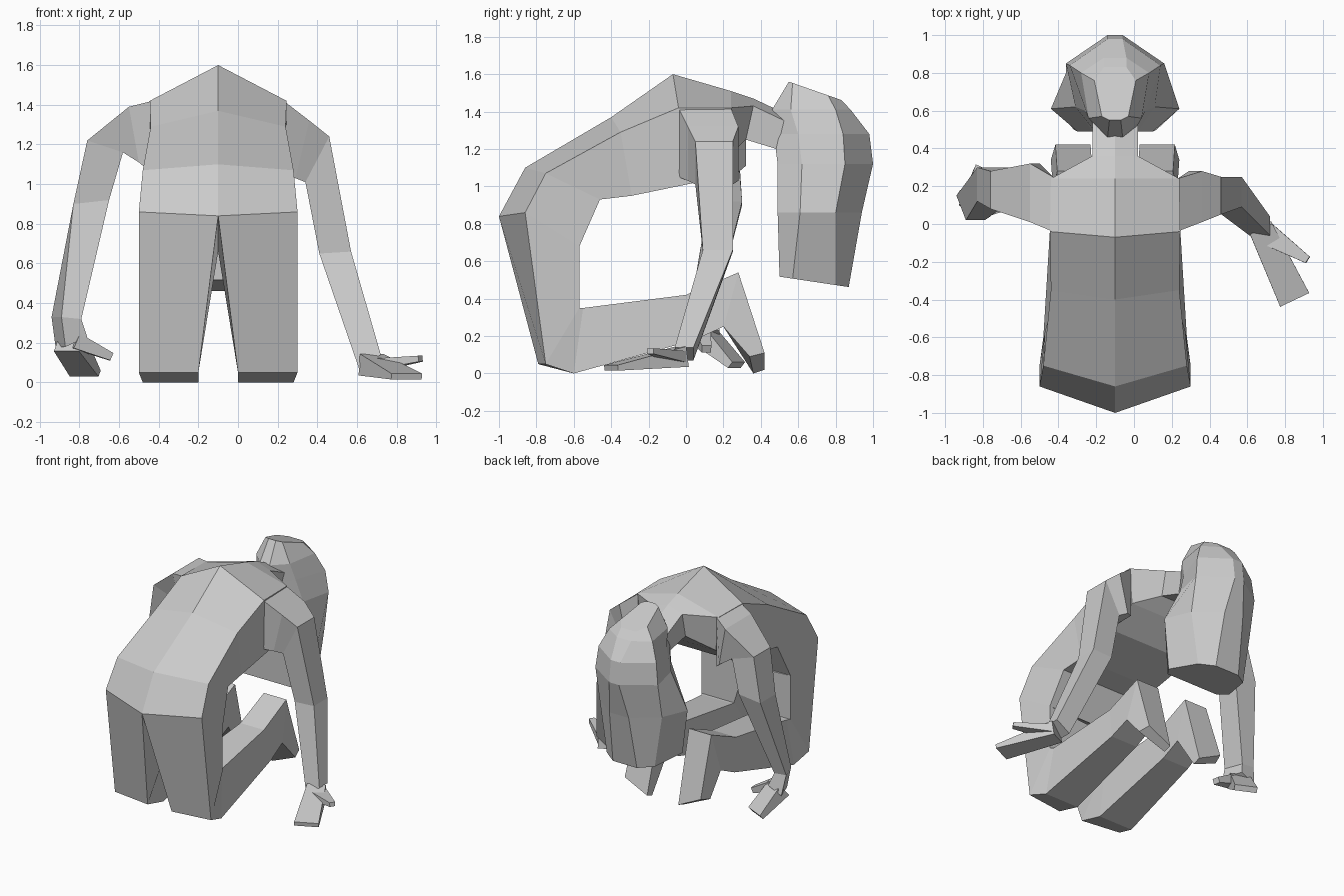
import bpy
import bmesh
from mathutils import Vector

MIDLINE = -0.1  # x of the body's plane of symmetry

if "Cube" in bpy.data.objects:
    bpy.data.objects.remove(bpy.data.objects["Cube"])

clay = bpy.data.materials.new("plain grey")
clay.use_nodes = True
grey = (0.6, 0.6, 0.6, 1)
clay.diffuse_color = grey
clay.node_tree.nodes["Principled BSDF"].inputs["Base Color"].default_value = grey


def loft(name, rings):
    """Skin a list of equal-length point rings and cap both ends."""
    bm = bmesh.new()
    loops = [[bm.verts.new(point) for point in ring] for ring in rings]
    for lower, upper in zip(loops, loops[1:]):
        count = len(lower)
        for i in range(count):
            j = (i + 1) % count
            bm.faces.new((lower[i], lower[j], upper[j], upper[i]))
    bm.faces.new(loops[0])
    bm.faces.new(loops[-1])
    bmesh.ops.recalc_face_normals(bm, faces=bm.faces)
    mesh = bpy.data.meshes.new(name)
    bm.to_mesh(mesh)
    bm.free()
    mesh.materials.append(clay)
    part = bpy.data.objects.new(name, mesh)
    bpy.context.collection.objects.link(part)
    return part


def torso_ring(front_y, front_z, side_y, side_z, side_w, back_y, back_z, back_w):
    """Five-sided section: ridge in front, two flanks, flat back."""
    return [(MIDLINE, front_y, front_z),
            (MIDLINE + side_w, side_y, side_z),
            (MIDLINE + back_w, back_y, back_z),
            (MIDLINE - back_w, back_y, back_z),
            (MIDLINE - side_w, side_y, side_z)]


def leg_ring(sign, front_y, front_z, back_y, back_z, inner, outer, skew=0, drop=0):
    """Four-sided section; skew and drop push the inner side forward and down."""
    a, b = MIDLINE + sign * inner, MIDLINE + sign * outer
    c = MIDLINE + sign * outer * 0.93
    return [(a, front_y - skew, front_z - drop), (b, front_y, front_z),
            (c, back_y, back_z), (a, back_y, back_z - drop)]


def arm_ring(outer_x, outer_z, inner_x, inner_z, near_y, far_y, slant=0):
    """Four-sided section; slant shifts the near side along x."""
    return [(outer_x + slant, near_y, outer_z), (outer_x, far_y, outer_z),
            (inner_x, far_y, inner_z), (inner_x + slant, near_y, inner_z)]


def head_ring(height, tilt, half):
    """Mirrored section from (y, half width) pairs, sloping towards the back."""
    def place(sign, y, w):
        return (MIDLINE + sign * w, y, height + tilt * (y - 0.55))
    return ([place(1, y, w) for y, w in half]
            + [place(-1, y, w) for y, w in reversed(half)])


def finger_block(name, start, end, widths, depths):
    """Tapered block running from start to end."""
    start, end = Vector(start), Vector(end)
    turn = (end - start).to_track_quat("Y", "Z")
    rings = []
    for centre, w, d in zip((start, end), widths, depths):
        corners = ((-w, -d), (w, -d), (w, d), (-w, d))
        rings.append([centre + turn @ Vector((x / 2, 0, z / 2)) for x, z in corners])
    return loft(name, rings)


# Arched torso from pelvis over the chest to the neck
loft("torso", [torso_ring(*section) for section in (
    (-1.0, 0.84, -0.86, 0.86, 0.4, -0.57, 0.68, 0.372),
    (-0.86, 1.1, -0.75, 1.07, 0.38, -0.46, 0.93, 0.34),
    (-0.4, 1.37, -0.35, 1.29, 0.34, -0.29, 0.95, 0.33),
    (-0.07, 1.6, -0.04, 1.42, 0.345, 0.05, 1.02, 0.34),
    (0.24, 1.51, 0.24, 1.42, 0.34, 0.23, 1.16, 0.31),
    (0.36, 1.47, 0.36, 1.43, 0.12, 0.32, 1.25, 0.12),
    (0.55, 1.38, 0.55, 1.34, 0.12, 0.55, 1.18, 0.1),
)])

# Kneeling legs, with shins and feet stretched behind
for side, sign in (("left", 1), ("right", -1)):
    loft(side + "_leg", [leg_ring(sign, *section) for section in (
        (-0.86, 0.86, -0.57, 0.68, 0, 0.4, 0.14, 0.02),
        (-0.75, 0.05, -0.57, 0.35, 0.1, 0.4, 0.04),
        (-0.6, 0, -0.55, 0.35, 0.1, 0.38),
        (0.05, 0.18, 0.0, 0.42, 0.12, 0.34),
        (0.2, 0.25, 0.28, 0.54, 0.12, 0.33),
        (0.34, 0.09, 0.42, 0.11, 0.13, 0.34, -0.02, 0.09),
    )])

# Arms reaching to the ground, posed differently
loft("left_arm", [arm_ring(*section) for section in (
    (0.23, 1.42, 0.23, 1.05, -0.04, 0.24),
    (0.36, 1.32, 0.29, 1.03, 0.01, 0.28),
    (0.46, 1.24, 0.34, 1.01, 0.05, 0.25),
    (0.57, 0.66, 0.41, 0.65, 0.09, 0.25),
    (0.72, 0.14, 0.61, 0.07, -0.06, 0.04),
)])
loft("right_arm", [arm_ring(*section) for section in (
    (-0.43, 1.42, -0.43, 1.05, -0.04, 0.25),
    (-0.55, 1.39, -0.5, 1.11, 0.01, 0.32),
    (-0.76, 1.22, -0.58, 1.16, 0.08, 0.28),
    (-0.83, 0.9, -0.65, 0.92, 0.12, 0.3),
    (-0.94, 0.33, -0.84, 0.32, 0.02, 0.15, 0.05),
    (-0.92, 0.18, -0.81, 0.23, 0.04, 0.18, 0.05),
)])

# Hands and thumbs
finger_block("left_hand", (0.67, -0.02, 0.09), (0.85, -0.4, 0.03), (0.13, 0.17), (0.11, 0.03))
finger_block("left_thumb", (0.7, -0.05, 0.09), (0.92, -0.19, 0.12), (0.12, 0.04), (0.06, 0.03))
finger_block("right_hand", (-0.85, 0.1, 0.2), (-0.77, 0.27, 0.045), (0.14, 0.16), (0.11, 0.04))
finger_block("right_thumb", (-0.82, 0.08, 0.21), (-0.64, 0.11, 0.13), (0.1, 0.05), (0.08, 0.04))

# Head thrown back, with the hair hanging down
loft("head_and_hair", [
    head_ring(0.51, -0.15, ((0.5, 0.22), (0.57, 0.27), (0.8, 0.2), (0.87, 0.1))),
    head_ring(0.86, 0, ((0.49, 0.2), (0.61, 0.34), (0.8, 0.26), (0.94, 0.08))),
    head_ring(1.12, 0, ((0.49, 0.12), (0.62, 0.21), (0.85, 0.26), (1.0, 0.04))),
    head_ring(1.28, 0, ((0.47, 0.09), (0.6, 0.16), (0.84, 0.24), (0.98, 0.04))),
    head_ring(1.41, 0, ((0.46, 0.04), (0.56, 0.14), (0.8, 0.18), (0.88, 0.06))),
    head_ring(1.56, -0.35, ((0.55, 0.03), (0.57, 0.07), (0.76, 0.11), (0.83, 0.06))),
])
